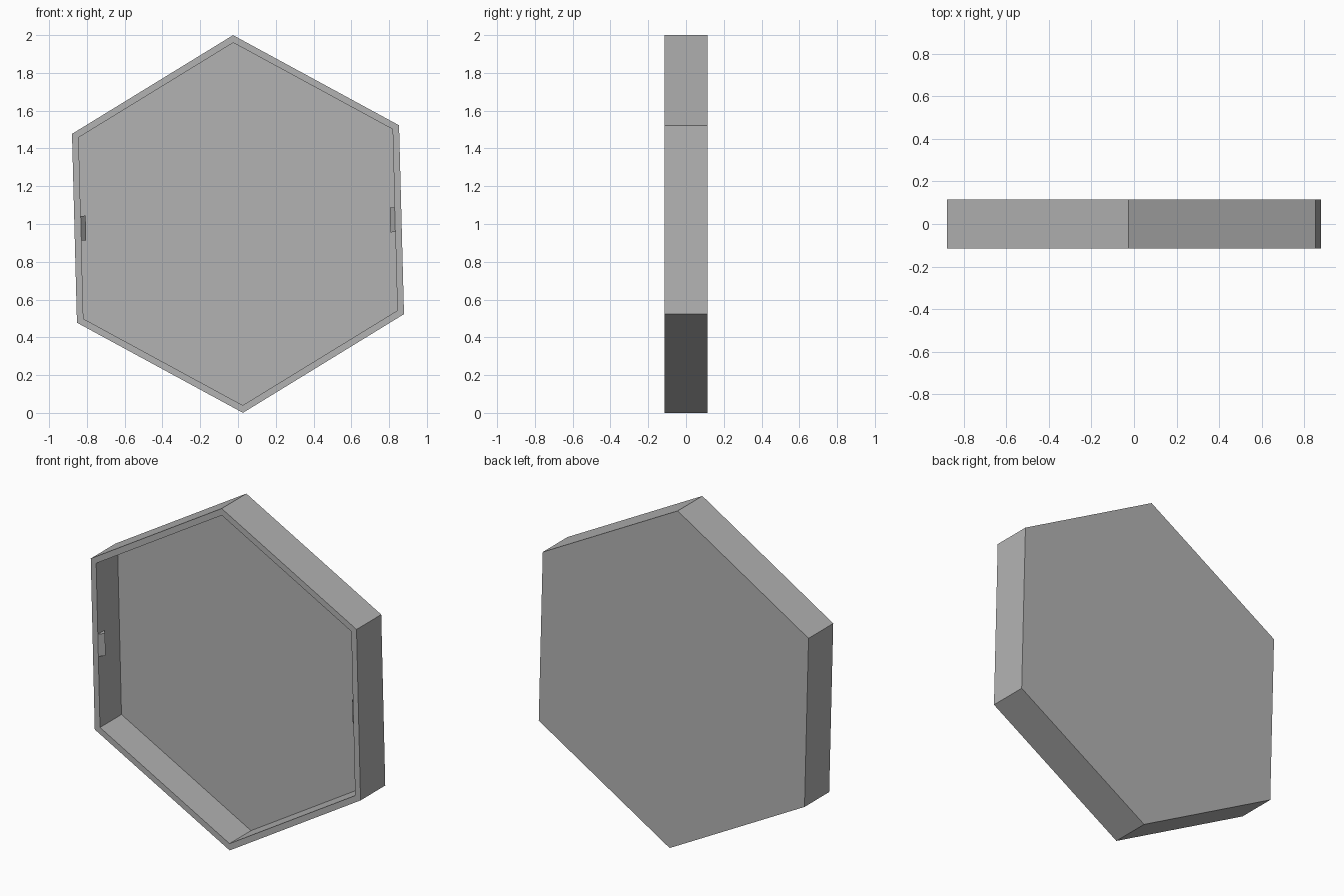
import bpy
import bmesh
import math
from mathutils import Matrix, Vector

cube = bpy.data.objects.get("Cube")
if cube:
    bpy.data.objects.remove(cube, do_unlink=True)

TILT = math.radians(1.5)      # whole tray leans slightly about the y axis
HALF = 0.115                  # half of the depth
FLOOR = 0.085                 # y of the inner floor
OUTER, INNER = 1.0, 0.96      # corner radii
APOTHEM = INNER * math.cos(math.pi / 6)

grey = bpy.data.materials.new("plain_grey")
colour = (0.45, 0.45, 0.45, 1)
grey.diffuse_color = colour
grey.use_nodes = True
grey.node_tree.nodes["Principled BSDF"].inputs["Base Color"].default_value = colour


def make_object(name, rings):
    """Join successive rings of points with quads and cap both ends."""
    bm = bmesh.new()
    loops = [[bm.verts.new(p) for p in ring] for ring in rings]
    for a, b in zip(loops, loops[1:]):
        for i in range(len(a)):
            j = (i + 1) % len(a)
            bm.faces.new((a[i], a[j], b[j], b[i]))
    bm.faces.new(loops[0])
    bm.faces.new(loops[-1])
    bmesh.ops.recalc_face_normals(bm, faces=bm.faces)
    mesh = bpy.data.meshes.new(name)
    bm.to_mesh(mesh)
    bm.free()
    mesh.materials.append(grey)
    obj = bpy.data.objects.new(name, mesh)
    bpy.context.collection.objects.link(obj)
    return obj


def hexagon(radius, y):
    angles = [TILT + math.pi / 2 + i * math.pi / 3 for i in range(6)]
    return [(radius * math.cos(a), y, 1 + radius * math.sin(a)) for a in angles]


# Hollow hexagonal tray: back, outer wall, rim, inner wall, floor
make_object("hexagonal_tray", [hexagon(OUTER, HALF), hexagon(OUTER, -HALF),
                               hexagon(INNER, -HALF), hexagon(INNER, FLOOR)])

# Small wedge catches just inside the rim, one on each side wall
profile = [(APOTHEM, -HALF), (APOTHEM - 0.026, -HALF + 0.03),
           (APOTHEM, -HALF + 0.06), (APOTHEM + 0.005, -HALF + 0.03)]
for name, turn in (("left_catch", 0), ("right_catch", math.pi)):
    spin = Matrix.Rotation(-TILT - turn, 4, 'Y')
    rings = [[spin @ Vector((x, y, z)) + Vector((0, 0, 1)) for x, y in profile]
             for z in (-0.065, 0.065)]
    make_object(name, rings)
